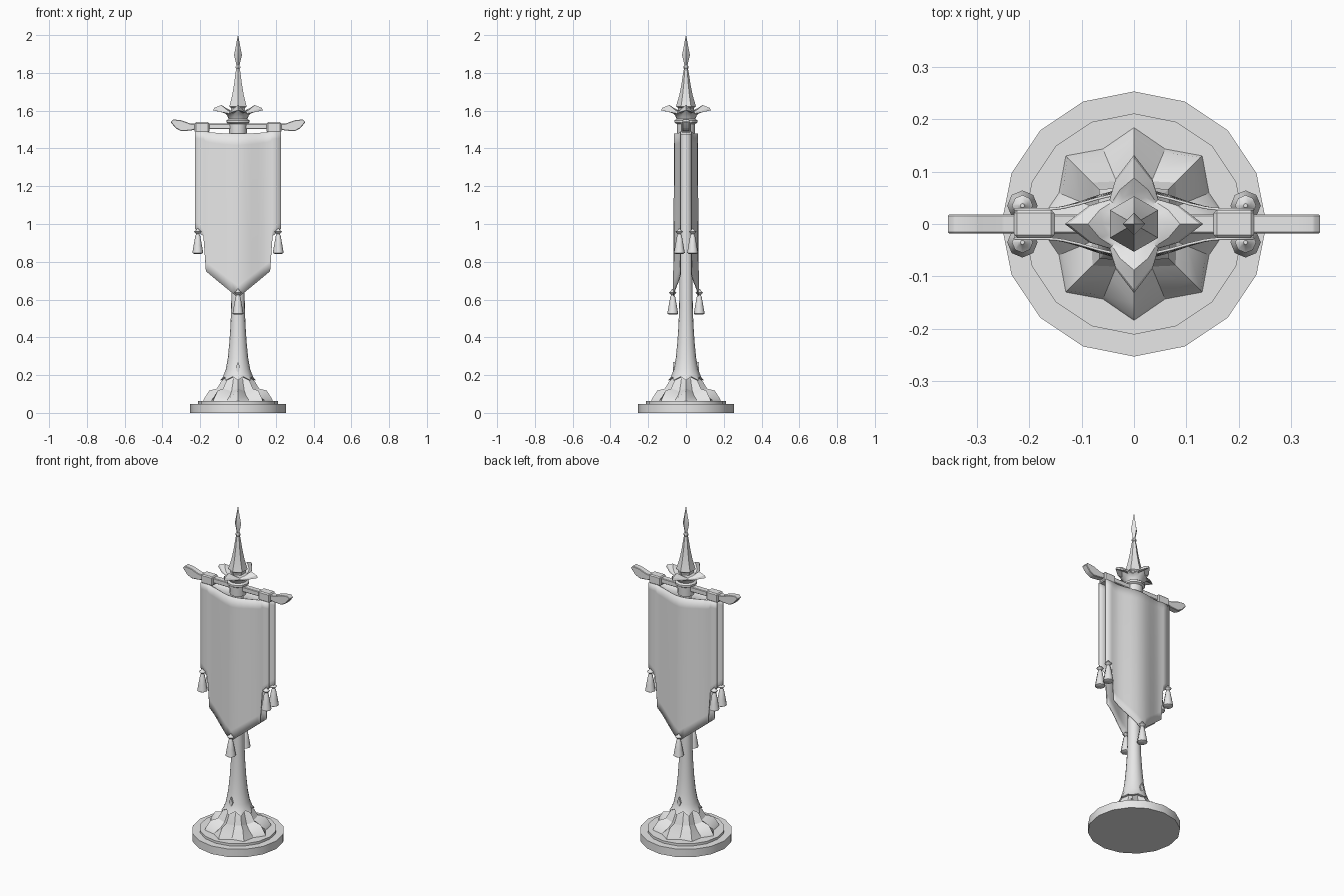
import bpy, bmesh, math

cube = bpy.data.objects.get("Cube")
if cube:
    bpy.data.objects.remove(cube, do_unlink=True)

GREY = (0.8, 0.8, 0.8, 1)
stone = bpy.data.materials.new("plain grey")
stone.use_nodes = True
stone.diffuse_color = GREY
stone.node_tree.nodes["Principled BSDF"].inputs["Base Color"].default_value = GREY


def finish(name, bm, angle=30):
    """Turn a bmesh into a shaded object."""
    bmesh.ops.recalc_face_normals(bm, faces=bm.faces)
    mesh = bpy.data.meshes.new(name)
    bm.to_mesh(mesh)
    bm.free()
    mesh.materials.append(stone)
    mesh.shade_smooth()
    mesh.set_sharp_from_angle(angle=math.radians(angle))
    obj = bpy.data.objects.new(name, mesh)
    bpy.context.collection.objects.link(obj)
    return obj


def lathe(name, ridge, sides, valley=None, weights=(1,), centre=(0, 0), angle=30):
    """Revolve a (radius, z) profile; weights blend valley to ridge around it."""
    valley = valley or ridge
    bm = bmesh.new()
    rings = []
    for (r1, z1), (r0, z0) in zip(ridge, valley):
        ring = []
        for i in range(sides):
            w = weights[i % len(weights)]
            a = math.tau * i / sides + math.pi / 2
            r = r0 + (r1 - r0) * w
            ring.append(bm.verts.new((centre[0] + r * math.cos(a),
                                      centre[1] + r * math.sin(a),
                                      z0 + (z1 - z0) * w)))
        rings.append(ring)
    for low, high in zip(rings, rings[1:]):
        for i in range(sides):
            j = (i + 1) % sides
            bm.faces.new((low[i], low[j], high[j], high[i]))
    bm.faces.new(rings[0])
    bm.faces.new(rings[-1])
    return finish(name, bm, angle)


def prism(name, outline, y0, y1, bevel=0):
    """Extrude an (x, z) outline along y."""
    bm = bmesh.new()
    face = bm.faces.new([bm.verts.new((x, y0, z)) for x, z in outline])
    new = bmesh.ops.extrude_face_region(bm, geom=[face])["geom"]
    bmesh.ops.translate(bm, vec=(0, y1 - y0, 0),
                        verts=[v for v in new if isinstance(v, bmesh.types.BMVert)])
    if bevel:
        bmesh.ops.bevel(bm, geom=bm.edges[:], offset=bevel, segments=1, affect='EDGES')
    return finish(name, bm)


# Stepped round foot
lathe("foot_lower_disc", [(0.253, 0), (0.253, 0.048)], 16)
lathe("foot_upper_disc", [(0.211, 0.048), (0.211, 0.062)], 16)

# Eight pointed root leaves
lathe("root_leaves",
      [(0.184, 0.062), (0.18, 0.075), (0.152, 0.118), (0.112, 0.128), (0.09, 0.165), (0.07, 0.19)], 16,
      [(0.155, 0.062), (0.148, 0.07), (0.112, 0.09), (0.088, 0.115), (0.07, 0.16), (0.06, 0.19)],
      weights=(1, 0), angle=20)

# Column with a scalloped skirt
skirt_top = [(0.065, 0.23), (0.054, 0.29), (0.046, 0.37), (0.04, 0.46), (0.036, 0.56),
             (0.034, 0.8), (0.03, 1.2), (0.03, 1.49)]
lathe("column", [(0.07, 0.175), (0.094, 0.172), (0.08, 0.19)] + skirt_top, 16,
      [(0.06, 0.19), (0.074, 0.192), (0.07, 0.205)] + skirt_top, weights=(1, 0), angle=35)

# Small diamond studs on the column
for side, label in ((-1, "front"), (1, "back")):
    prism(label + "_stud", [(0, 0.2), (0.012, 0.24), (0, 0.27), (-0.012, 0.24)],
          side * 0.045, side * 0.069)

# Collar and crown of four curling leaves
lathe("collar", [(0.046, 1.475), (0.049, 1.53), (0.061, 1.537), (0.061, 1.549), (0.05, 1.556)], 12)
lathe("crown_leaves",
      [(0.046, 1.55), (0.06, 1.58), (0.085, 1.604), (0.132, 1.602), (0.125, 1.615),
       (0.088, 1.63), (0.06, 1.612), (0.04, 1.6)], 16,
      [(0.046, 1.55), (0.052, 1.562), (0.059, 1.574), (0.066, 1.585), (0.065, 1.59),
       (0.059, 1.594), (0.052, 1.597), (0.04, 1.6)],
      weights=(1, 0.4, 0, 0.4), angle=25)

# Spire and spearhead
lathe("spire", [(0.04, 1.595), (0.043, 1.615), (0.053, 1.622), (0.05, 1.632), (0.036, 1.68),
                (0.024, 1.74), (0.015, 1.8), (0.01, 1.825)], 6, angle=20)
lathe("spire_ring", [(0.009, 1.82), (0.014, 1.826), (0.014, 1.834), (0.008, 1.842)], 6)
lathe("spearhead", [(0.008, 1.838), (0.01, 1.85), (0.021, 1.895), (0.012, 1.94), (0.0005, 2)], 4, angle=20)

# Crossbar with upturned ends
half = [(0.25, 1.531), (0.3, 1.549), (0.343, 1.554), (0.357, 1.54),
        (0.33, 1.507), (0.3, 1.491), (0.25, 1.495), (0.22, 1.502)]
prism("crossbar", half + [(-x, z) for x, z in reversed(half)], -0.018, 0.018, 0.003)

# Strap loops over the crossbar
for side, label in ((1, "left"), (-1, "right")):
    x0, x1 = side * 0.152, side * 0.229
    prism(label + "_strap", [(x0, 1.485), (x1, 1.485), (x1, 1.539), (x0, 1.539)],
          -0.027, 0.027, 0.006)


# Hanging cloth with a pointed tip
def cloth_bottom(x):
    if x <= 0.17:
        return 0.61 + 0.14 * x / 0.17
    return 0.935 if x < 0.2 else 0.975


def cloth_depth(x, t):
    bulge = 0.5 + 0.5 * math.cos(math.pi * min(x / 0.17, 1))
    return 0.028 + bulge * (0.032 + 0.006 * t)


def cloth(name, side):
    steps = [0.035, 0.07, 0.105, 0.135, 0.151, 0.17, 0.183, 0.228]
    xs = [-x for x in reversed(steps)] + [0] + steps
    rows = 14
    bm = bmesh.new()
    grid = []
    for x in xs:
        a = abs(x)
        top = 1.478 + 0.008 * (a / 0.15) ** 2 if a < 0.16 else 1.49
        low = cloth_bottom(a)
        grid.append([bm.verts.new((x, side * cloth_depth(a, k / rows), top + (low - top) * k / rows))
                     for k in range(rows + 1)])
    for left, right in zip(grid, grid[1:]):
        for k in range(rows):
            bm.faces.new((left[k], right[k], right[k + 1], left[k + 1]))
    obj = finish(name, bm, 50)
    solid = obj.modifiers.new("thickness", 'SOLIDIFY')
    solid.thickness = 0.005
    solid.offset = 0


def tassel(name, x, y, top):
    shape = [(0.004, 0), (0.008, 0.008), (0.02, 0.018), (0.008, 0.03),
             (0.013, 0.04), (0.022, 0.09), (0.029, 0.13), (0.02, 0.135)]
    lathe(name, [(r, top - d) for r, d in shape], 8, centre=(x, y), angle=45)


for side, label in ((-1, "front"), (1, "back")):
    cloth(label + "_cloth", side)
    tassel(label + "_centre_tassel", 0, side * 0.07, 0.655)
    tassel(label + "_left_tassel", 0.213, side * 0.035, 0.977)
    tassel(label + "_right_tassel", -0.213, side * 0.035, 0.977)
